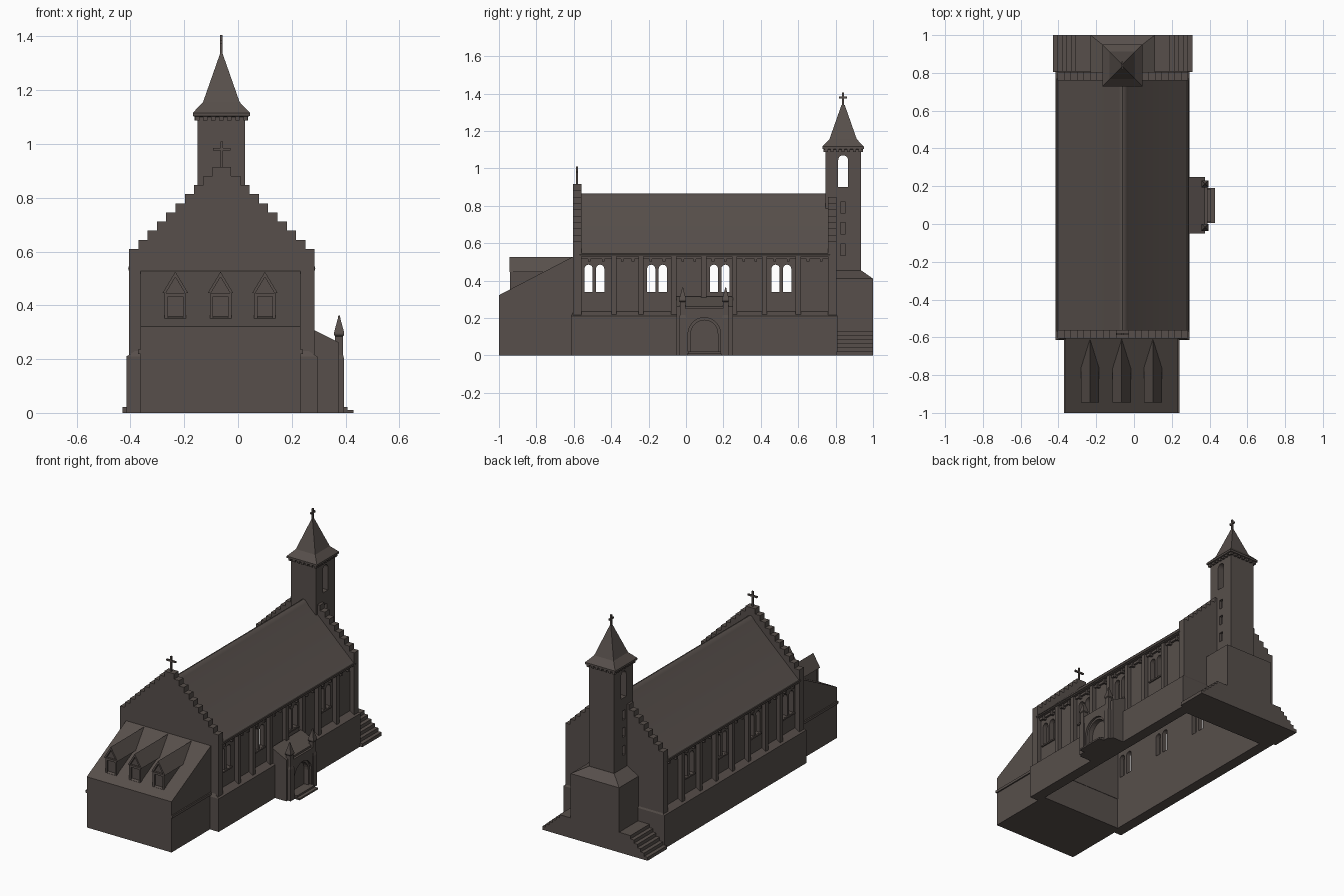
import bpy, bmesh, math

if "Cube" in bpy.data.objects:
    bpy.data.objects.remove(bpy.data.objects["Cube"])

stone = bpy.data.materials.new("dark brown stone")
stone.diffuse_color = (0.095, 0.078, 0.07, 1)
stone.use_nodes = True
stone.node_tree.nodes["Principled BSDF"].inputs["Base Color"].default_value = stone.diffuse_color
CX = -0.06          # centre line of the church
TY = 0.84           # tower centre in y


def finish(name, bm):
    bmesh.ops.recalc_face_normals(bm, faces=bm.faces)
    me = bpy.data.meshes.new(name)
    bm.to_mesh(me)
    bm.free()
    me.materials.append(stone)
    ob = bpy.data.objects.new(name, me)
    bpy.context.collection.objects.link(ob)
    return ob


def loft(name, rings, closed=False):
    """Stack of rectangles (x0, x1, y0, y1, z); closed joins last to first."""
    bm = bmesh.new()
    loops = [[bm.verts.new(p) for p in ((x0, y0, z), (x1, y0, z), (x1, y1, z), (x0, y1, z))]
             for x0, x1, y0, y1, z in rings]
    pairs = list(zip(loops, loops[1:]))
    if closed:
        pairs.append((loops[-1], loops[0]))
    else:
        bm.faces.new(loops[0])
        bm.faces.new(loops[-1])
    for a, b in pairs:
        for i in range(4):
            j = (i + 1) % 4
            bm.faces.new((a[i], a[j], b[j], b[i]))
    return finish(name, bm)


def box(name, x0, x1, y0, y1, z0, z1):
    return loft(name, [(x0, x1, y0, y1, z0), (x0, x1, y0, y1, z1)])


def centred(x, y, hx, hy, z):
    return (x - hx, x + hx, y - hy, y + hy, z)


def prism(name, pts, axis, a, b):
    """Extrude a 2D outline along x or y from a to b."""
    bm = bmesh.new()
    place = (lambda u, v, t: (t, u, v)) if axis == 'x' else (lambda u, v, t: (u, t, v))
    A = [bm.verts.new(place(u, v, a)) for u, v in pts]
    B = [bm.verts.new(place(u, v, b)) for u, v in pts]
    bm.faces.new(A)
    bm.faces.new(B)
    n = len(pts)
    for i in range(n):
        j = (i + 1) % n
        bm.faces.new((A[i], A[j], B[j], B[i]))
    return finish(name, bm)


def arch(c, half, z0, z1, n=10):
    """Round-headed opening outline."""
    zs = z1 - half
    return [(c - half, z0), (c + half, z0)] + [
        (c + half * math.cos(math.pi * i / n), zs + half * math.sin(math.pi * i / n)) for i in range(n + 1)]


def cut(ob, cutter):
    cutter.hide_render = True
    m = ob.modifiers.new("opening", 'BOOLEAN')
    m.operation, m.solver, m.object = 'DIFFERENCE', 'EXACT', cutter
    bpy.context.view_layer.objects.active = ob
    bpy.ops.object.modifier_apply(modifier=m.name)
    bpy.data.objects.remove(cutter)


def cross(name, x, y, z0, z1, arm, along):
    t, za = 0.005, z0 + (z1 - z0) * 0.7
    box(name + "_post", x - t, x + t, y - t, y + t, z0, z1)
    hx, hy = (arm, t) if along == 'x' else (t, arm)
    box(name + "_arm", x - hx, x + hx, y - hy, y + hy, za - t, za + t)


# Nave plinth: hollow ring with sloped top ledge
loft("nave_plinth", [centred(CX, 0.0975, 0.355, 0.7125, 0), centred(CX, 0.0975, 0.355, 0.7125, 0.21),
                     centred(CX, 0.0975, 0.315, 0.7, 0.235), centred(CX, 0.0975, 0.285, 0.66, 0.235),
                     centred(CX, 0.0975, 0.285, 0.66, 0)], closed=True)

# Nave side walls with paired lancets, pilasters, cornice and corbels
edges = [-0.575, -0.385, -0.24, -0.065, 0.095, 0.26, 0.42, 0.6, 0.775]
for s, side in ((1, "right"), (-1, "left")):
    def span(a, b):
        return sorted((CX + s * a, CX + s * b))
    wall = box(side + "_wall", *span(0.285, 0.315), -0.58, 0.78, 0.2, 0.545)
    for yc in (-0.49, -0.155, 0.18, 0.51):
        for d in (-0.031, 0.031):
            cut(wall, prism("window_cutter", arch(yc + d, 0.022, 0.34, 0.485), 'x', *span(0.25, 0.35)))
        box(side + "_sill", *span(0.31, 0.323), yc - 0.06, yc + 0.06, 0.33, 0.339)
    for y in edges[1:-1]:
        box(side + "_pilaster", *span(0.31, 0.342), y - 0.014, y + 0.014, 0.215, 0.535)
    box(side + "_cornice", *span(0.31, 0.347), -0.57, 0.77, 0.53, 0.545)
    for a, b in zip(edges, edges[1:]):
        box(side + "_frieze", *span(0.31, 0.328), a, b, 0.515, 0.531)
        for f in (0.3, 0.7):
            y = a + (b - a) * f
            box(side + "_corbel", *span(0.31, 0.335), y - 0.007, y + 0.007, 0.503, 0.531)

# Nave roof, a thin shell with a softly rounded ridge
half = [(0.35, 0.537), (0.035, 0.833), (0.024, 0.848), (0.012, 0.861)]
outer = [(CX - x, z) for x, z in half] + [(CX, 0.865)] + [(CX + x, z) for x, z in reversed(half)]
roof = prism("nave_roof", outer + [(CX + 0.325, 0.537), (CX, 0.84), (CX - 0.325, 0.537)], 'y', -0.57, 0.77)
bpy.context.view_layer.objects.active = roof
roof.select_set(True)
bpy.ops.object.shade_smooth_by_angle(angle=math.radians(35))
roof.select_set(False)

# Crow-stepped gables
step = []
for i in range(10):
    x, z = 0.345 - i * 0.0345, 0.61 + i * 0.0339
    step += [(x, z - 0.0339 if i else 0.2), (x, z)]
stepped = [(CX - x, z) for x, z in step] + [(CX + x, z) for x, z in reversed(step)]
prism("front_gable", stepped, 'y', -0.605, -0.56)
prism("back_gable", stepped, 'y', 0.76, 0.805)
cross("gable_cross", CX, -0.583, 0.91, 1.01, 0.033, 'x')

# Chancel with lean-to roof and string course
prism("chancel", [(-1, 0), (-1, 0.322), (-0.6, 0.53), (-0.6, 0)], 'x', -0.363, 0.233)
box("chancel_string_course", -0.371, 0.241, -1.0, -0.61, 0.219, 0.235)

# Three gabled dormers
for xc in (-0.233, -0.065, 0.1):
    prism("dormer_body", [(xc - 0.038, 0.33), (xc - 0.038, 0.45), (xc, 0.512), (xc + 0.038, 0.45),
                          (xc + 0.038, 0.33)], 'y', -0.93, -0.62)
    prism("dormer_roof", [(xc - 0.048, 0.445), (xc, 0.525), (xc + 0.048, 0.445), (xc + 0.036, 0.445),
                          (xc, 0.505), (xc - 0.036, 0.445)], 'y', -0.945, -0.602)
    for d in (-1, 1):
        box("dormer_jamb", xc + d * 0.034 - 0.006, xc + d * 0.034 + 0.006, -0.942, -0.925, 0.345, 0.445)
    box("dormer_lintel", xc - 0.04, xc + 0.04, -0.942, -0.925, 0.432, 0.446)
    box("dormer_window_sill", xc - 0.04, xc + 0.04, -0.944, -0.925, 0.343, 0.352)

# Tower shaft with belfry lancets and stair slots
tower = loft("tower_shaft", [centred(CX - 0.002, TY, 0.088, 0.095, 0.3), centred(CX - 0.002, TY, 0.088, 0.095, 1.105)])
cut(tower, prism("belfry_cutter", arch(TY, 0.026, 0.9, 1.07), 'x', -0.4, 0.3))
for z in (0.535, 0.65, 0.76):
    for s in (-1, 1):
        x = CX + s * 0.09
        cut(tower, box("slot_cutter", x - 0.02, x + 0.02, TY - 0.014, TY + 0.014, z, z + 0.06))

# Tower spire with flared eaves, corbels and cross
TX = CX - 0.002
loft("tower_spire", [centred(TX, TY, h, h + 0.005, z) for h, z in
                     ((0.09, 1.1), (0.106, 1.104), (0.106, 1.116), (0.068, 1.156), (0.004, 1.338))])
for i in range(7):
    d = -0.09 + i * 0.03
    for s in (-1, 1):
        box("eave_corbel_y", TX + d - 0.008, TX + d + 0.008, TY + s * 0.098 - 0.008, TY + s * 0.098 + 0.008, 1.088, 1.106)
        box("eave_corbel_x", TX + s * 0.091 - 0.008, TX + s * 0.091 + 0.008, TY + d - 0.008, TY + d + 0.008, 1.088, 1.106)
cross("spire_cross", TX, TY, 1.32, 1.405, 0.021, 'y')

# Tower base with hipped shoulder, and steps falling to both sides
loft("tower_base", [(CX - 0.17, CX + 0.17, 0.8, 1.0, 0.1), (CX - 0.17, CX + 0.17, 0.8, 1.0, 0.41),
                    (CX - 0.09, CX + 0.086, 0.8, 0.936, 0.455)])
for i in range(6):
    h = 0.37 - i * 0.024
    box("entrance_step", CX - h, CX + h, 0.805, 1.0, i * 0.0213, (i + 1) * 0.0213)

# Side porch with arched doorway
porch = prism("porch", [(0.27, 0), (0.27, 0.315), (0.375, 0.262), (0.375, 0)], 'y', -0.05, 0.25)
cut(porch, prism("door_cutter", arch(0.098, 0.072, 0.02, 0.188, 14), 'x', 0.345, 0.45))
front = box("porch_front", 0.37, 0.388, -0.02, 0.215, 0, 0.25)
cut(front, prism("arch_cutter", arch(0.098, 0.087, 0.02, 0.202, 14), 'x', 0.36, 0.45))
for y in (-0.018, 0.212):
    loft("porch_pinnacle", [centred(0.376, y, hx, hx, z) for hx, z in
                            ((0.019, 0), (0.019, 0.2), (0.015, 0.215), (0.015, 0.285), (0.019, 0.29),
                             (0.019, 0.298), (0.005, 0.35), (0.003, 0.362))])
box("porch_step_low", 0.37, 0.43, 0.005, 0.19, 0, 0.01)
box("porch_step_high", 0.37, 0.408, 0.01, 0.186, 0, 0.021)
